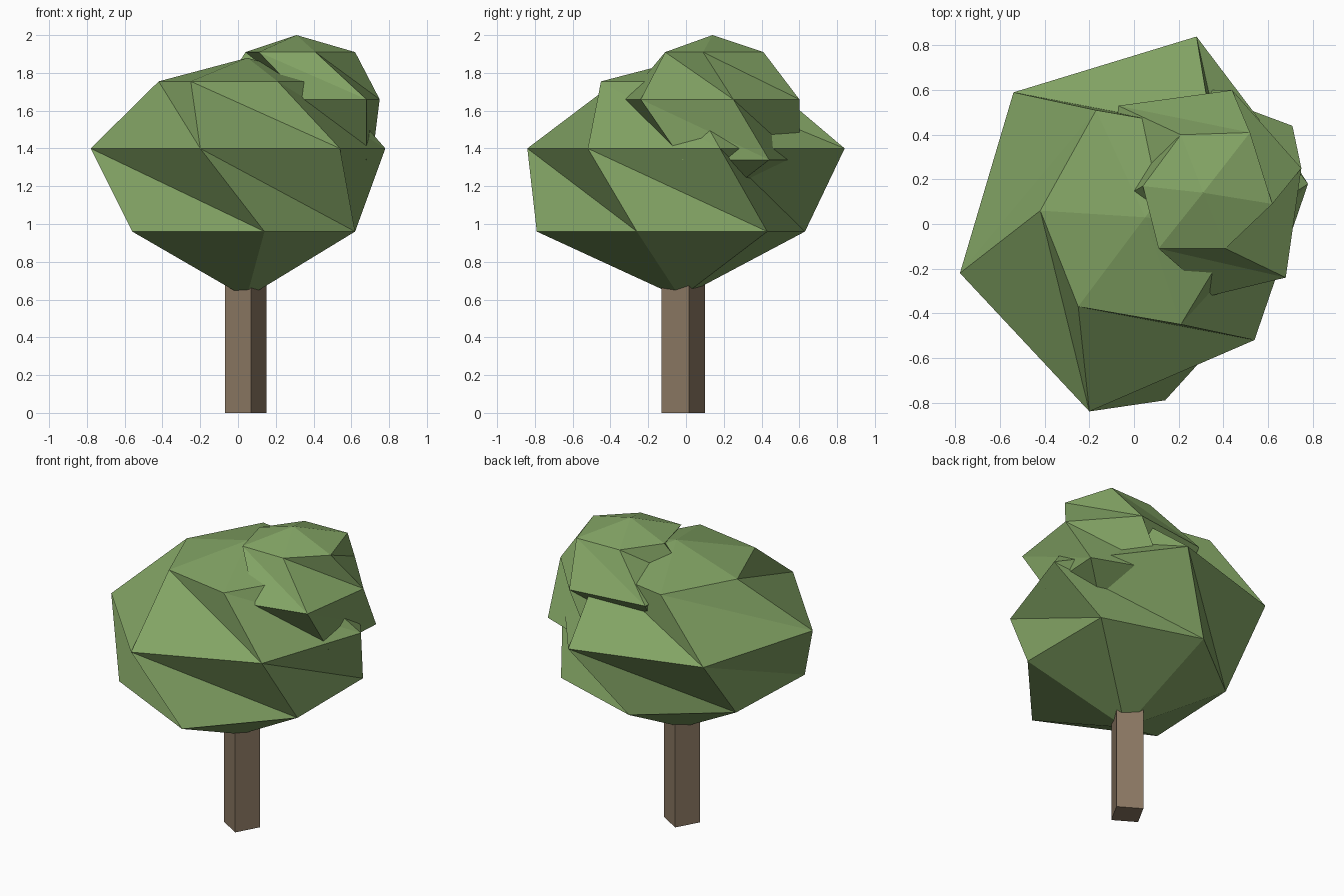
import bpy

if "Cube" in bpy.data.objects:
    bpy.data.objects.remove(bpy.data.objects["Cube"])


def flat_material(name, rgb):
    mat = bpy.data.materials.new(name)
    mat.diffuse_color = (*rgb, 1.0)
    mat.use_nodes = True
    mat.node_tree.nodes["Principled BSDF"].inputs["Base Color"].default_value = mat.diffuse_color
    return mat


leaf_green = flat_material("leaf green", (0.223, 0.366, 0.127))
bark_brown = flat_material("bark brown", (0.26, 0.19, 0.125))


def make_object(name, verts, faces, mat):
    mesh = bpy.data.meshes.new(name)
    mesh.from_pydata(verts, [], faces)
    mesh.materials.append(mat)
    mesh.update()
    obj = bpy.data.objects.new(name, mesh)
    bpy.context.collection.objects.link(obj)
    return obj


def foliage(name, bottom, rings, top):
    """Closed faceted clump: twisted rings, each (height, outline), between two tips."""
    n = len(rings[0][1])
    verts = [(x, y, z) for z, outline in rings for x, y in outline]
    verts += [bottom, top]
    lo, hi = len(verts) - 2, len(verts) - 1
    last = (len(rings) - 1) * n
    faces = []
    for k in range(n):
        j = (k + 1) % n
        faces.append((lo, j, k))
        faces.append((last + k, last + j, hi))
        for r in range(len(rings) - 1):
            a, b = r * n, (r + 1) * n
            faces.append((a + k, a + j, b + k))
            faces.append((a + j, b + j, b + k))
    return make_object(name, verts, faces, leaf_green)


# Main crown
foliage("main_foliage", (0.045, -0.03, 0.61), [
    (0.96, [(0.62, 0.43), (-0.02, 0.63), (-0.53, 0.23),
            (-0.56, -0.45), (0.14, -0.79), (0.62, -0.26)]),
    (1.40, [(0.78, 0.18), (0.28, 0.84), (-0.54, 0.59),
            (-0.78, -0.22), (-0.20, -0.84), (0.54, -0.52)]),
    (1.755, [(0.47, -0.02), (0.35, 0.42), (-0.17, 0.51),
             (-0.42, 0.06), (-0.25, -0.37), (0.21, -0.45)]),
], (0.05, 0.03, 1.88))

# Smaller clump near the top
foliage("upper_foliage", (0.33, 0.13, 1.10), [
    (1.34, [(0.71, 0.44), (0.28, 0.60), (-0.03, 0.31),
            (0.05, -0.06), (0.36, -0.20), (0.68, -0.02)]),
    (1.66, [(0.75, 0.25), (0.44, 0.60), (-0.07, 0.53),
            (-0.12, 0.08), (0.35, -0.32), (0.68, -0.24)]),
    (1.91, [(0.62, 0.09), (0.52, 0.41), (0.21, 0.40),
            (0.04, 0.17), (0.11, -0.11), (0.41, -0.11)]),
], (0.31, 0.14, 2.0))

# Square trunk, turned on its axis
base = [(0.07, -0.13), (0.15, 0.015), (0.01, 0.10), (-0.07, -0.045)]
trunk_verts = [(x, y, z) for z in (0.0, 0.75) for x, y in base]
trunk_faces = [(3, 2, 1, 0), (4, 5, 6, 7)]
trunk_faces += [(k, (k + 1) % 4, (k + 1) % 4 + 4, k + 4) for k in range(4)]
make_object("trunk", trunk_verts, trunk_faces, bark_brown)
